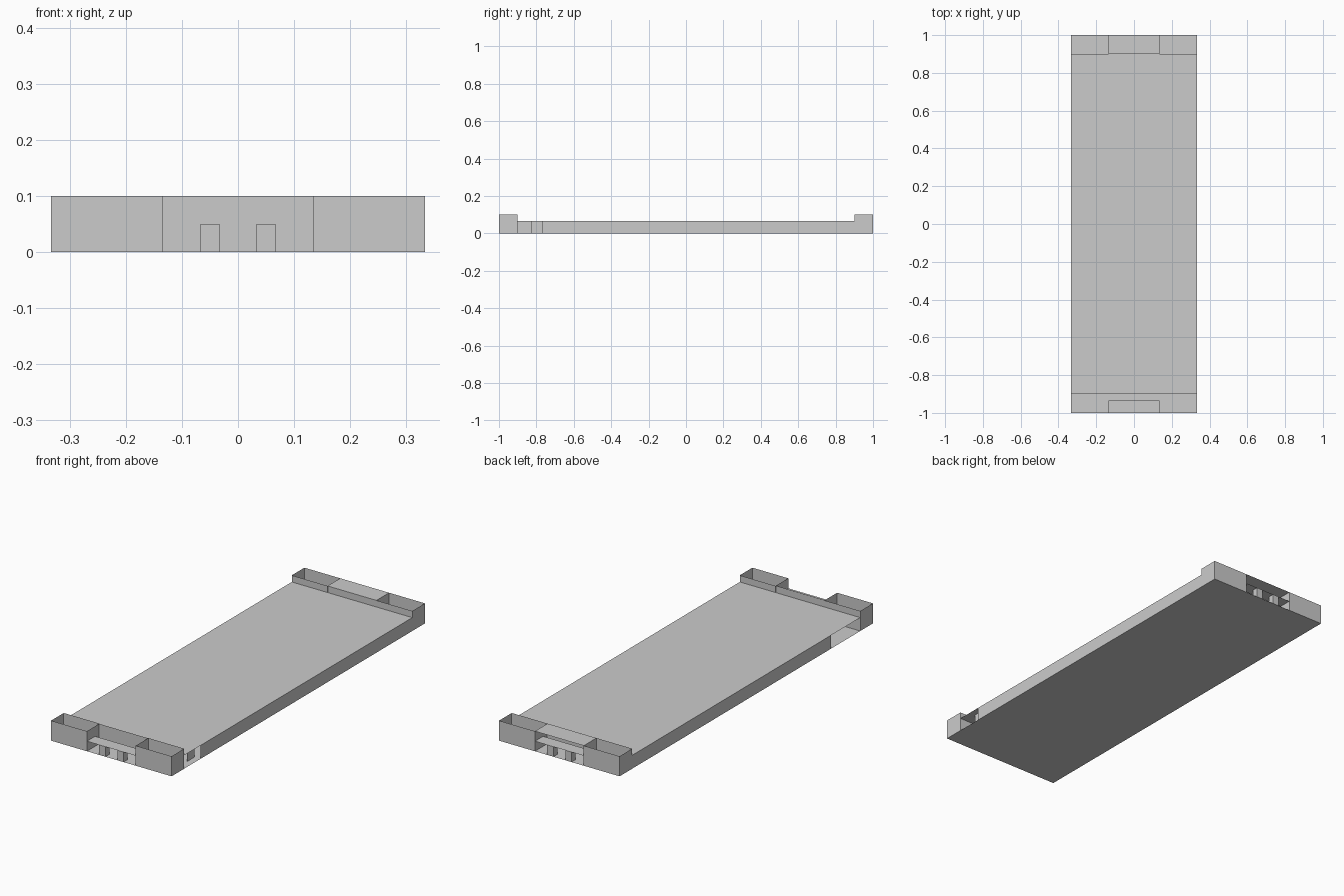
import bpy, bmesh

if "Cube" in bpy.data.objects:
    bpy.data.objects.remove(bpy.data.objects["Cube"])

W, L, H, DECK = 0.333, 1.0, 0.1, 0.067   # half width, half length, end height, deck height
IN, NOTCH = 0.9, 0.135                   # inner face of end blocks, half width of notch


def make(name, quads):
    """Thin sheet-metal part from a list of axis-aligned panels (lo corner, hi corner)."""
    bm = bmesh.new()
    for (x0, y0, z0), (x1, y1, z1) in quads:
        if x0 == x1:
            pts = [(x0, y0, z0), (x0, y1, z0), (x0, y1, z1), (x0, y0, z1)]
        elif y0 == y1:
            pts = [(x0, y0, z0), (x1, y0, z0), (x1, y0, z1), (x0, y0, z1)]
        else:
            pts = [(x0, y0, z0), (x1, y0, z0), (x1, y1, z0), (x0, y1, z0)]
        bm.faces.new([bm.verts.new(p) for p in pts])
    bmesh.ops.remove_doubles(bm, verts=bm.verts, dist=1e-5)
    me = bpy.data.meshes.new(name)
    bm.to_mesh(me)
    bm.free()
    ob = bpy.data.objects.new(name, me)
    bpy.context.collection.objects.link(ob)
    return ob


def box(name, x0, x1, y0, y1, z0, z1):
    return make(name, [((x0, y0, z0), (x0, y1, z1)), ((x1, y0, z0), (x1, y1, z1)),
                       ((x0, y0, z0), (x1, y0, z1)), ((x0, y1, z0), (x1, y1, z1)),
                       ((x0, y0, z0), (x1, y1, z0)), ((x0, y0, z1), (x1, y1, z1))])


# Floor and deck
make("floor", [((-W, -L, 0), (W, L, 0))])
make("deck", [((-W, -IN, DECK), (W, IN, DECK))])

# Long side walls, with openings near the front end
make("right_side", [((W, -0.77, 0), (W, IN, DECK))])
make("left_side", [((-W, -0.67, 0), (-W, IN, DECK))])
make("right_recess_panel", [((0.30, -0.83, 0), (0.30, -0.77, DECK))])
make("inner_partition", [((0, -IN, 0), (0, -0.67, DECK))])

for end, s in (("front", -1), ("back", 1)):
    # Open-topped corner boxes
    for side, t in (("left", -1), ("right", 1)):
        x0, x1 = sorted((t * NOTCH, t * W))
        y0, y1 = sorted((s * IN, s * L))
        make(f"{end}_{side}_corner_box", [
            ((x0, y0, 0), (x0, y1, H)), ((x1, y0, 0), (x1, y1, H)),
            ((x0, y0, 0), (x1, y0, H)), ((x0, y1, 0), (x1, y1, H))])
        # Short legs under the shelf
        lx0, lx1 = sorted((t * 0.033, t * 0.067))
        ly0, ly1 = sorted((s * 0.968, s * L))
        box(f"{end}_{side}_leg", lx0, lx1, ly0, ly1, 0, 0.05)
    # Shelf in the notch and the wall behind it
    y0, y1 = sorted((s * 0.935, s * L))
    make(f"{end}_shelf", [((-NOTCH, y0, 0.05), (NOTCH, y1, 0.05))])
    make(f"{end}_notch_wall", [((-NOTCH, s * 0.903, 0), (NOTCH, s * 0.903, H))])

# Cover over the back notch
make("back_cover", [((-NOTCH, IN, H), (NOTCH, L, H))])
